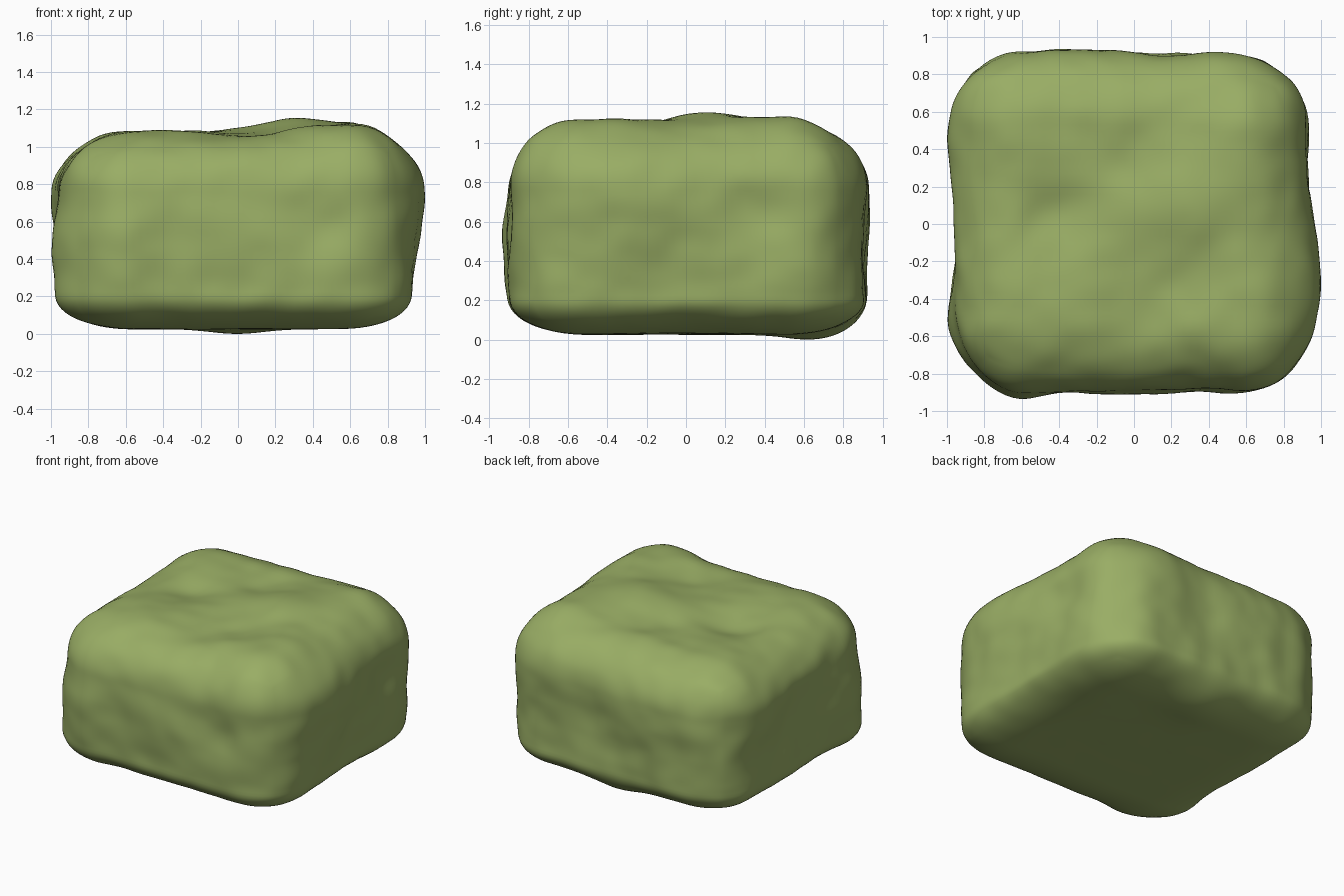
import bpy, bmesh
from mathutils import Vector, noise
from math import exp

if "Cube" in bpy.data.objects:
    bpy.data.objects.remove(bpy.data.objects["Cube"])

HALF = Vector((0.942, 0.895, 0.533))
CENTRE = Vector((-0.01, 0.015, 0.583))

# Broad swells and hollows: place, spread, push along the normal
LUMPS = [
    # front
    ((-0.65, -0.88, 0.5), 0.27, 0.055), ((0.0, -0.88, 0.6), 0.25, 0.02),
    ((0.45, -0.88, 0.6), 0.15, -0.015), ((0.55, -0.88, 0.4), 0.2, 0.015),
    # left side
    ((0.95, -0.3, 0.75), 0.28, 0.065), ((0.93, 0.05, 0.65), 0.18, 0.015),
    ((0.92, 0.38, 0.7), 0.18, -0.03), ((0.92, 0.0, 0.1), 0.35, -0.02),
    # right side
    ((-0.95, 0.5, 0.75), 0.25, 0.04), ((-0.95, -0.5, 0.5), 0.25, 0.03),
    ((-0.9, -0.7, 0.2), 0.2, 0.025),
    # back
    ((-0.35, 0.91, 0.7), 0.3, 0.035), ((0.2, 0.91, 0.6), 0.18, -0.02),
    ((0.38, 0.91, 0.75), 0.15, 0.02),
    # top
    ((-0.6, 0.35, 1.1), 0.22, 0.01), ((-0.4, 0.05, 1.1), 0.2, -0.055),
    ((0.05, 0.35, 1.1), 0.18, -0.025), ((0.3, 0.1, 1.1), 0.22, 0.06),
    ((0.1, -0.4, 1.1), 0.25, -0.035), ((0.6, -0.5, 1.1), 0.25, 0.02),
    ((0.55, 0.5, 1.1), 0.25, 0.025), ((-0.6, -0.5, 1.1), 0.25, 0.01),
    # underneath
    ((0.0, 0.73, 0.04), 0.22, 0.04),
]


def rounded(p):
    """Round a box point, with tighter edges underneath; return point and normal."""
    # The uprights at back right and front left are tighter than the other two
    side = 0.38 + 0.035 * (p.x / HALF.x) * (p.y / HALF.y)
    r = Vector((side, side, 0.32 if p.z > 0 else 0.18))
    core = Vector([max(r[i] - HALF[i], min(HALF[i] - r[i], p[i])) for i in range(3)])
    d = Vector([(p[i] - core[i]) / r[i] for i in range(3)]).normalized()
    return core + Vector([d[i] * r[i] for i in range(3)]) + CENTRE, d


# Stone block
bm = bmesh.new()
bmesh.ops.create_cube(bm, size=2)
bmesh.ops.subdivide_edges(bm, edges=bm.edges[:], cuts=47, use_grid_fill=True)
for v in bm.verts:
    p, n = rounded(Vector([v.co[i] * HALF[i] for i in range(3)]))
    push = sum(a * exp(-(p - Vector(c)).length_squared / (s * s)) for c, s, a in LUMPS)
    # Weathered surface, fading to calm underneath
    rough = 0.018 * noise.noise(p * 3.2) + 0.008 * noise.noise(p * 6.5 + Vector((5, 2, 8)))
    calm = 1 + 0.9 * min(n.z, 0)
    v.co = p + n * (push + rough * calm)
    # The top rises gently to one side
    v.co.z += 0.025 * p.x * max(n.z, 0)

# Centre it on the ground
lo = [min(v.co[i] for v in bm.verts) for i in range(3)]
hi = [max(v.co[i] for v in bm.verts) for i in range(3)]
shift = Vector((-(lo[0] + hi[0]) / 2, -(lo[1] + hi[1]) / 2, -lo[2]))
bmesh.ops.translate(bm, verts=bm.verts[:], vec=shift)

mesh = bpy.data.meshes.new("stone_block")
bm.to_mesh(mesh)
bm.free()
block = bpy.data.objects.new("stone_block", mesh)
bpy.context.collection.objects.link(block)
for f in mesh.polygons:
    f.use_smooth = True

# Moss green
green = bpy.data.materials.new("moss_green")
green.use_nodes = True
color = (0.32, 0.42, 0.13, 1)
green.diffuse_color = color
green.node_tree.nodes["Principled BSDF"].inputs["Base Color"].default_value = color
mesh.materials.append(green)
